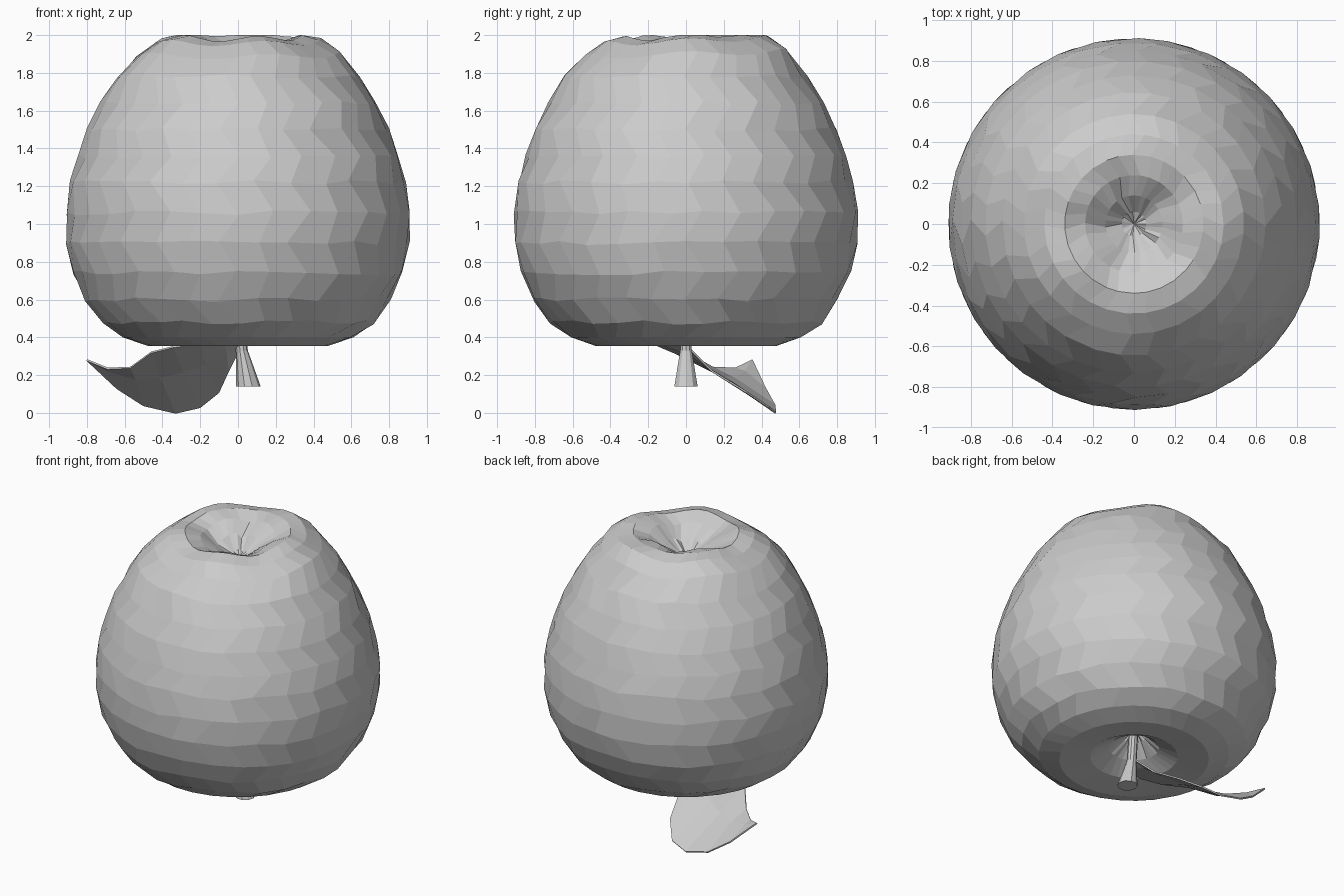
import bpy, bmesh, math, random
from mathutils import Vector

if "Cube" in bpy.data.objects:
    bpy.data.objects.remove(bpy.data.objects["Cube"])

random.seed(4)


def make_object(name, bm):
    bmesh.ops.recalc_face_normals(bm, faces=bm.faces)
    mesh = bpy.data.meshes.new(name)
    bm.to_mesh(mesh)
    bm.free()
    ob = bpy.data.objects.new(name, mesh)
    bpy.context.collection.objects.link(ob)
    return ob


def bridge(bm, a, b):
    n = len(a)
    for i in range(n):
        bm.faces.new((a[i], a[(i + 1) % n], b[(i + 1) % n], b[i]))


# fruit body: faceted lathe, upside down, hollow at both ends
profile = [(0.07, 0.52), (0.16, 0.44), (0.28, 0.375), (0.48, 0.355), (0.61, 0.40),
           (0.72, 0.48), (0.81, 0.60), (0.875, 0.74), (0.91, 0.90), (0.912, 1.06),
           (0.89, 1.22), (0.85, 1.36), (0.80, 1.50), (0.73, 1.64), (0.645, 1.78),
           (0.54, 1.90), (0.44, 1.97), (0.34, 1.995), (0.24, 1.955), (0.14, 1.89), (0.06, 1.83)]
SEG = 30
bm = bmesh.new()
rings = []
for k, (r, z) in enumerate(profile):
    ring = []
    for i in range(SEG):
        a = 2 * math.pi * (i + 0.5 * (k % 2)) / SEG
        a += random.uniform(-0.03, 0.03)
        # slightly lobed shoulders, lower towards the front
        lobe = 0.015 * math.cos(5 * a) + 0.015 * math.sin(a) if z > 1.85 else 0
        dz = random.uniform(-0.012, 0.012) if 0.45 < z < 1.9 else 0
        ring.append(bm.verts.new((r * math.cos(a), r * math.sin(a), min(z + lobe + dz, 2.0))))
    rings.append(ring)
for a, b in zip(rings, rings[1:]):
    bridge(bm, a, b)
for ring, z in ((rings[0], 0.58), (rings[-1], 1.80)):
    tip = bm.verts.new((0, 0, z))
    for i in range(SEG):
        bm.faces.new((ring[i], ring[(i + 1) % SEG], tip))
make_object("fruit_body", bm)

# tapered stem leaning out of the lower hollow
bm = bmesh.new()
rings = []
for x, z, r in ((0.055, 0.14, 0.065), (0.02, 0.33, 0.032), (0.0, 0.62, 0.03)):
    rings.append([bm.verts.new((x + r * math.cos(math.tau * i / 10),
                                r * math.sin(math.tau * i / 10), z)) for i in range(10)])
for a, b in zip(rings, rings[1:]):
    bridge(bm, a, b)
bm.faces.new(rings[0])
bm.faces.new(rings[-1])
make_object("stem", bm)

# leaf: two halves folded along the midrib, ending in an upturned tip
lower = [(-0.05, 0.14, 0.22), (-0.10, 0.32, 0.11), (-0.20, 0.44, 0.03), (-0.33, 0.475, 0.0),
         (-0.50, 0.47, 0.04), (-0.64, 0.42, 0.13)]
rib = [(-0.06, 0.02, 0.31), (-0.17, 0.08, 0.26), (-0.29, 0.14, 0.22), (-0.41, 0.20, 0.19),
       (-0.54, 0.26, 0.18), (-0.68, 0.31, 0.22)]
upper = [(-0.07, -0.12, 0.36), (-0.20, -0.18, 0.37), (-0.34, -0.12, 0.35), (-0.46, 0.0, 0.32),
         (-0.57, 0.14, 0.24), (-0.69, 0.26, 0.235)]
bm = bmesh.new()
rows = [[bm.verts.new(p) for p in row] for row in (lower, rib, upper)]
base = bm.verts.new((0.02, 0.0, 0.36))
tip = bm.verts.new((-0.80, 0.35, 0.28))
for a, b in zip(rows, rows[1:]):
    for i in range(5):
        bm.faces.new((a[i], a[i + 1], b[i + 1], b[i]))
    bm.faces.new((base, a[0], b[0]))
    bm.faces.new((a[5], tip, b[5]))
leaf = make_object("leaf", bm)
thick = leaf.modifiers.new("thickness", 'SOLIDIFY')
thick.thickness = 0.01
thick.offset = 0
